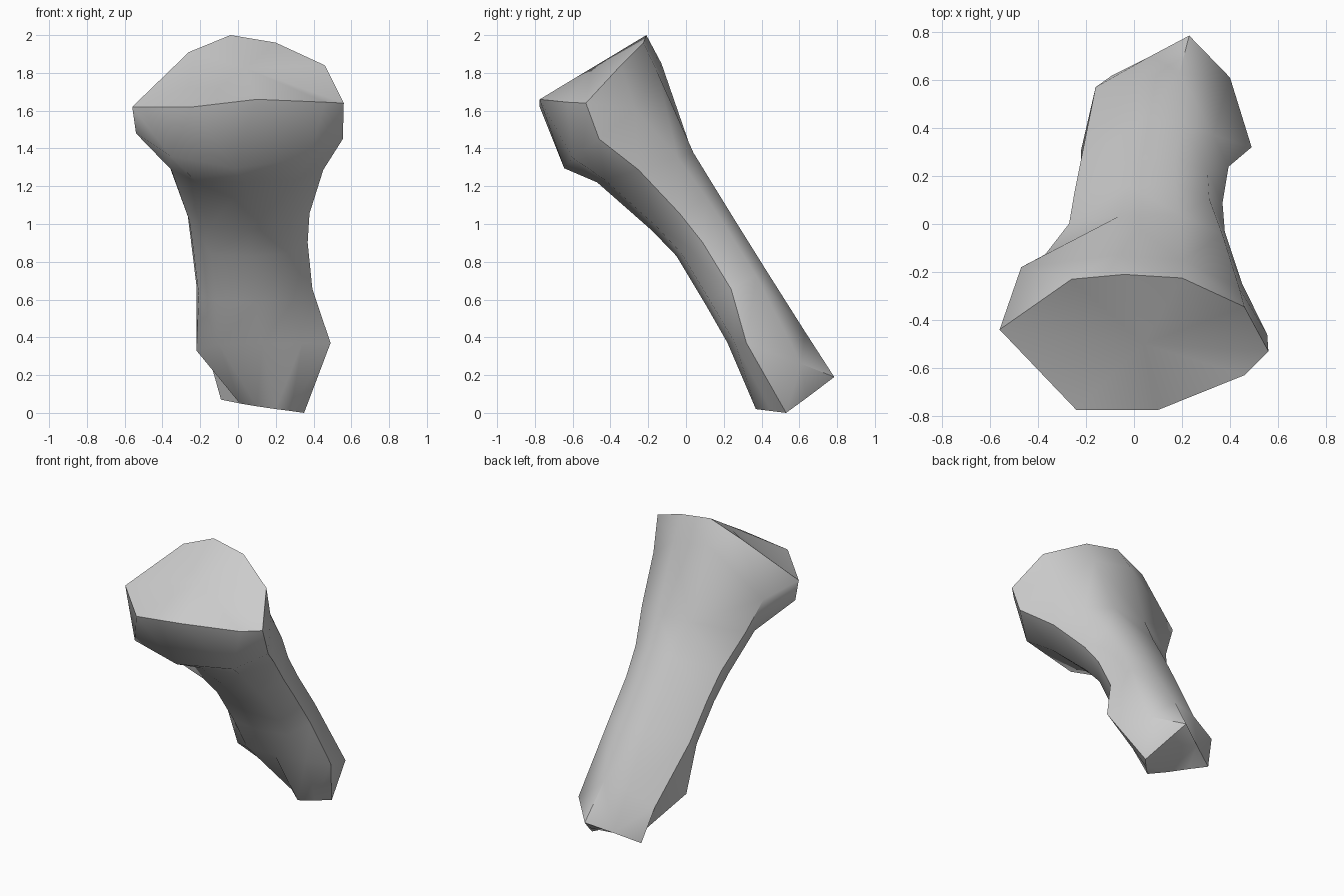
import bpy, bmesh
from mathutils import Vector

if "Cube" in bpy.data.objects:
    bpy.data.objects.remove(bpy.data.objects["Cube"])

# Every ring runs: front, front-right, right, back-right, two back points,
# back-left, left, front-left


def section(front, back, left, right, back_left=.52, side_left=.24):
    """Stem section tilted between a front and a back (y, z) point."""
    profile = [(0, 0), (.65, .08), (.98, .42), (.78, .82), (.35, .98), (-.25, .97),
               (-1, back_left), (-.96, side_left), (-.65, .05)]
    f, b = Vector(front), Vector(back)
    mid, half = (left + right) / 2, (right - left) / 2
    ring = []
    for px, depth in profile:
        p = f.lerp(b, depth)
        ring.append(Vector((mid + half * px, p.x, p.y)))
    return ring


# Flared head: slanted rim and the lip beneath it
rim = [(.1, -.775, 1.66), (.46, -.63, 1.645), (.56, -.53, 1.64), (.46, -.345, 1.84),
       (.2, -.225, 1.96), (-.04, -.21, 2.0), (-.26, -.23, 1.91), (-.56, -.44, 1.62),
       (-.24, -.775, 1.62)]
lip = [(-.02, -.645, 1.295), (.38, -.6, 1.35), (.555, -.46, 1.45), (.44, -.27, 1.61),
       (.2, -.15, 1.8), (-.08, -.13, 1.85), (-.47, -.18, 1.56), (-.54, -.43, 1.48),
       (-.36, -.62, 1.36)]

# Squared ankle and pointed foot
ankle = [(.13, .22, .37), (.34, .26, .37), (.49, .32, .37), (.4, .61, .26),
         (.19, .63, .43), (.02, .61, .4), (-.16, .57, .32), (-.22, .31, .33),
         (-.1, .24, .36)]
foot = [(.2, .37, .02), (.28, .45, .01), (.35, .53, 0), (.3, .64, .08),
        (.23, .785, .19), (.07, .7, .13), (-.09, .62, .07), (.01, .54, .05),
        (.1, .45, .035)]

rings = [
    rim, lip,
    section((-.47, 1.22), (.05, 1.38), -.37, .46, .66, .42),
    section((-.18, .965), (.17, 1.18), -.27, .385),
    section((-.05, .83), (.28, 1.0), -.25, .375),
    section((.1, .58), (.43, .76), -.22, .4),
    ankle, foot,
]
n = len(rim)

# Loft the rings into one solid
bm = bmesh.new()
loops = [[bm.verts.new(p) for p in ring] for ring in rings]
for upper, lower in zip(loops, loops[1:]):
    for i in range(n):
        j = (i + 1) % n
        bm.faces.new((upper[i], lower[i], lower[j], upper[j]))

# Slightly crowned top and flat foot
crown = bm.verts.new((.04, -.5, 1.825))
for i in range(n):
    bm.faces.new((crown, loops[0][i], loops[0][(i + 1) % n]))
bm.faces.new(list(reversed(loops[-1])))
bmesh.ops.triangulate(bm, faces=bm.faces[:])
bmesh.ops.recalc_face_normals(bm, faces=bm.faces[:])

mesh = bpy.data.meshes.new("flared_post")
bm.to_mesh(mesh)
bm.free()
post = bpy.data.objects.new("flared_post", mesh)
bpy.context.collection.objects.link(post)
bpy.context.view_layer.objects.active = post
post.select_set(True)
bpy.ops.object.shade_smooth_by_angle(angle=0.9)
